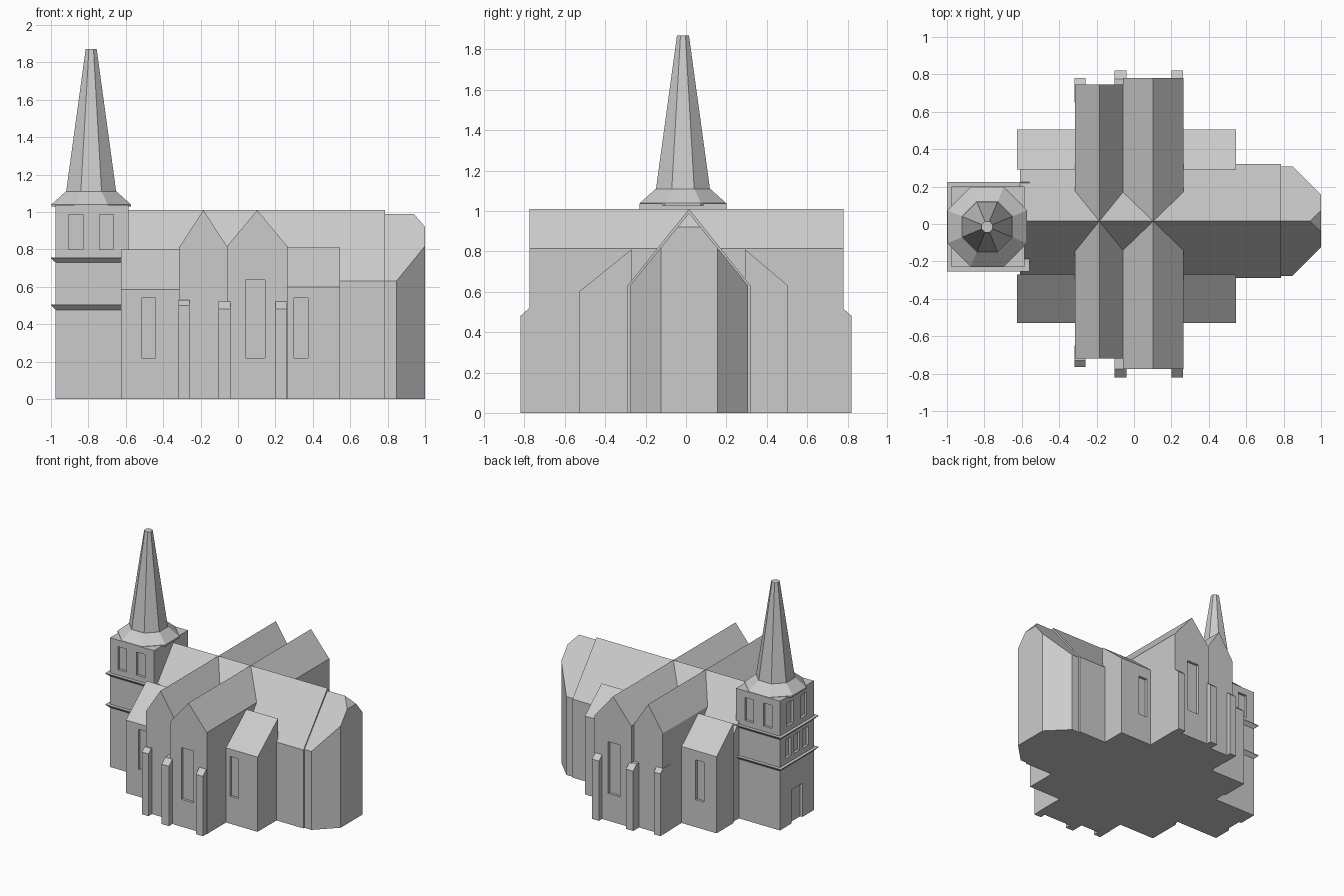
import bpy, bmesh, math
from mathutils import Vector

if "Cube" in bpy.data.objects:
    bpy.data.objects.remove(bpy.data.objects["Cube"])

stone = bpy.data.materials.new("grey_stone")
stone.diffuse_color = (0.6, 0.6, 0.6, 1)
stone.use_nodes = True
stone.node_tree.nodes["Principled BSDF"].inputs["Base Color"].default_value = stone.diffuse_color
YC = 0.015              # ridge line of the nave
TX, TY = -0.785, -0.015  # tower centre


def finish(name, bm):
    bmesh.ops.recalc_face_normals(bm, faces=bm.faces)
    me = bpy.data.meshes.new(name)
    bm.to_mesh(me)
    bm.free()
    ob = bpy.data.objects.new(name, me)
    bpy.context.collection.objects.link(ob)
    me.materials.append(stone)
    return ob


def prism(name, pts, lo, hi, axis):
    """Extrude a profile along x (pts = y,z), y (pts = x,z) or z (pts = x,y)."""
    bm = bmesh.new()
    rings = []
    for t in (lo, hi):
        rings.append([bm.verts.new({'x': (t, a, b), 'y': (a, t, b), 'z': (a, b, t)}[axis])
                      for a, b in pts])
    bm.faces.new(rings[0])
    bm.faces.new(rings[1])
    n = len(pts)
    for i in range(n):
        j = (i + 1) % n
        bm.faces.new((rings[0][i], rings[0][j], rings[1][j], rings[1][i]))
    return finish(name, bm)


def box(name, x0, x1, y0, y1, z0, z1):
    return prism(name, [(x0, y0), (x1, y0), (x1, y1), (x0, y1)], z0, z1, 'z')


def gable(c, half, eave, ridge):
    return [(c - half, 0), (c + half, 0), (c + half, eave), (c, ridge), (c - half, eave)]


def frustum(name, rings, sides, turn, center=(TX, TY)):
    """Stack of regular polygon rings (radius, z)."""
    bm = bmesh.new()
    loops = []
    for r, z in rings:
        loops.append([bm.verts.new((center[0] + r * math.cos(turn + i * math.tau / sides),
                                    center[1] + r * math.sin(turn + i * math.tau / sides), z))
                      for i in range(sides)])
    for a, b in zip(loops, loops[1:]):
        for i in range(sides):
            j = (i + 1) % sides
            bm.faces.new((a[i], a[j], b[j], b[i]))
    bm.faces.new(loops[0])
    bm.faces.new(loops[-1])
    return finish(name, bm)


def recess(ob, *boxes):
    """Cut shallow openings into a wall."""
    for b in boxes:
        cutter = box("cutter", *b)
        cutter.hide_render = True
        mod = ob.modifiers.new("opening", 'BOOLEAN')
        mod.operation, mod.solver, mod.object = 'DIFFERENCE', 'EXACT', cutter
        bpy.context.view_layer.objects.active = ob
        bpy.ops.object.modifier_apply(modifier=mod.name)
        bpy.data.objects.remove(cutter)


D = 0.02  # depth of openings

# Nave
prism("nave", gable(YC, 0.305, 0.63, 1.01), -0.61, 0.785, 'x')

# Apse: gabled block with canted corners and a clipped ridge
apse = prism("apse", gable(YC, 0.293, 0.63, 0.99), 0.7, 1.0, 'x')
bm = bmesh.new()
bm.from_mesh(apse.data)
for co, no in (((1, YC + 0.14, 0), (1, 1, 0)), ((1, YC - 0.14, 0), (1, -1, 0)),
               ((0.94, YC, 0.99), (0.07, 0, 0.06))):
    cut = bmesh.ops.bisect_plane(bm, geom=bm.verts[:] + bm.edges[:] + bm.faces[:],
                                 plane_co=co, plane_no=Vector(no).normalized(), clear_outer=True)
    edges = [e for e in cut['geom_cut'] if isinstance(e, bmesh.types.BMEdge)]
    bmesh.ops.contextual_create(bm, geom=edges)
bmesh.ops.recalc_face_normals(bm, faces=bm.faces)
bm.to_mesh(apse.data)
bm.free()

# Twin transepts
prism("west_transept", gable(-0.185, 0.13, 0.81, 1.01), -0.72, 0.745, 'y')
east = prism("east_transept", gable(0.1025, 0.1625, 0.815, 1.01), -0.775, 0.78, 'y')
recess(east, (0.04, 0.145, -0.9, -0.775 + D, 0.22, 0.635),
       (0.04, 0.145, 0.78 - D, 0.9, 0.22, 0.635))

# Lean-to aisles on both sides
for label, x0, x1, wx, top, eave in (("west", -0.625, -0.25, -0.515, 0.80, 0.585),
                                     ("east", 0.2, 0.545, 0.30, 0.81, 0.60)):
    for side, inner, outer, lift in (("front", -0.27, -0.53, 0), ("back", 0.292, 0.505, 0.03)):
        ob = prism(f"{label}_aisle_{side}",
                   [(inner, 0), (outer, 0), (outer, eave + lift), (inner, top)], x0, x1, 'x')
        ys = (outer - 0.1, outer + D) if outer < 0 else (outer - D, outer + 0.1)
        recess(ob, (wx, wx + 0.075, *ys, 0.22, 0.54))

# Buttresses with sloping caps
for i, (x0, x1, wall, reach, low, top) in enumerate(((-0.318, -0.26, 0.73, 0.765, 0.50, 0.53),
                                                     (-0.105, -0.04, 0.775, 0.82, 0.48, 0.52),
                                                     (0.20, 0.262, 0.775, 0.82, 0.48, 0.52))):
    for side, s in (("front", -1), ("back", 1)):
        off = 0.015 if s > 0 and i == 0 else 0
        pts = [(s * 0.65, 0), (s * (reach + off), 0), (s * (reach + off), low),
               (s * (wall + off), top), (s * 0.65, top)]
        prism(f"buttress_{side}_{i + 1}", pts, x0, x1, 'x')

# Tower with windows and a west door
X0, X1, Y0, Y1 = -0.975, -0.585, -0.23, 0.20
tower = box("tower", X0, X1, Y0, Y1, 0, 1.03)
cuts = [(-1.1, X0 + D, TY - 0.07, TY + 0.07, -0.1, 0.27)]
for dx in (-0.12, 0.045):
    for ys in ((-0.4, Y0 + D), (Y1 - D, 0.4)):
        cuts.append((TX + dx, TX + dx + 0.075, *ys, 0.80, 0.985))
for cy in (-0.085, 0.085):
    cuts.append((-1.1, X0 + D, TY + cy - 0.04, TY + cy + 0.04, 0.80, 0.985))
for cy in (-0.11, 0, 0.11):
    cuts.append((-1.1, X0 + D, TY + cy - 0.035, TY + cy + 0.035, 0.55, 0.70))
recess(tower, *cuts)

# String courses: square ledges with a slanted underside
for i, z in enumerate((0.505, 0.757)):
    bm = bmesh.new()
    low, high = [[bm.verts.new((x, y, h)) for x, y in
                  ((X0 - e, Y0 - e), (X1 + e, Y0 - e), (X1 + e, Y1 + e), (X0 - e, Y1 + e))]
                 for e, h in ((0, z - 0.028), (0.025, z - 0.004))]
    up = [bm.verts.new((v.co.x, v.co.y, z)) for v in high]
    for a, b in ((low, high), (high, up)):
        for k in range(4):
            bm.faces.new((a[k], a[k - 1], b[k - 1], b[k]))
    bm.faces.new(low)
    bm.faces.new(up)
    finish(f"tower_ledge_{i + 1}", bm)

# Spire on its flared octagonal skirt
box("tower_cap", X0, X1, Y0, Y1, 1.025, 1.038)
frustum("spire_skirt", [(0.23, 1.028), (0.23, 1.04), (0.146, 1.11)], 8, math.pi / 8)
frustum("spire", [(0.146, 1.10), (0.032, 1.87)], 8, math.pi / 8)
